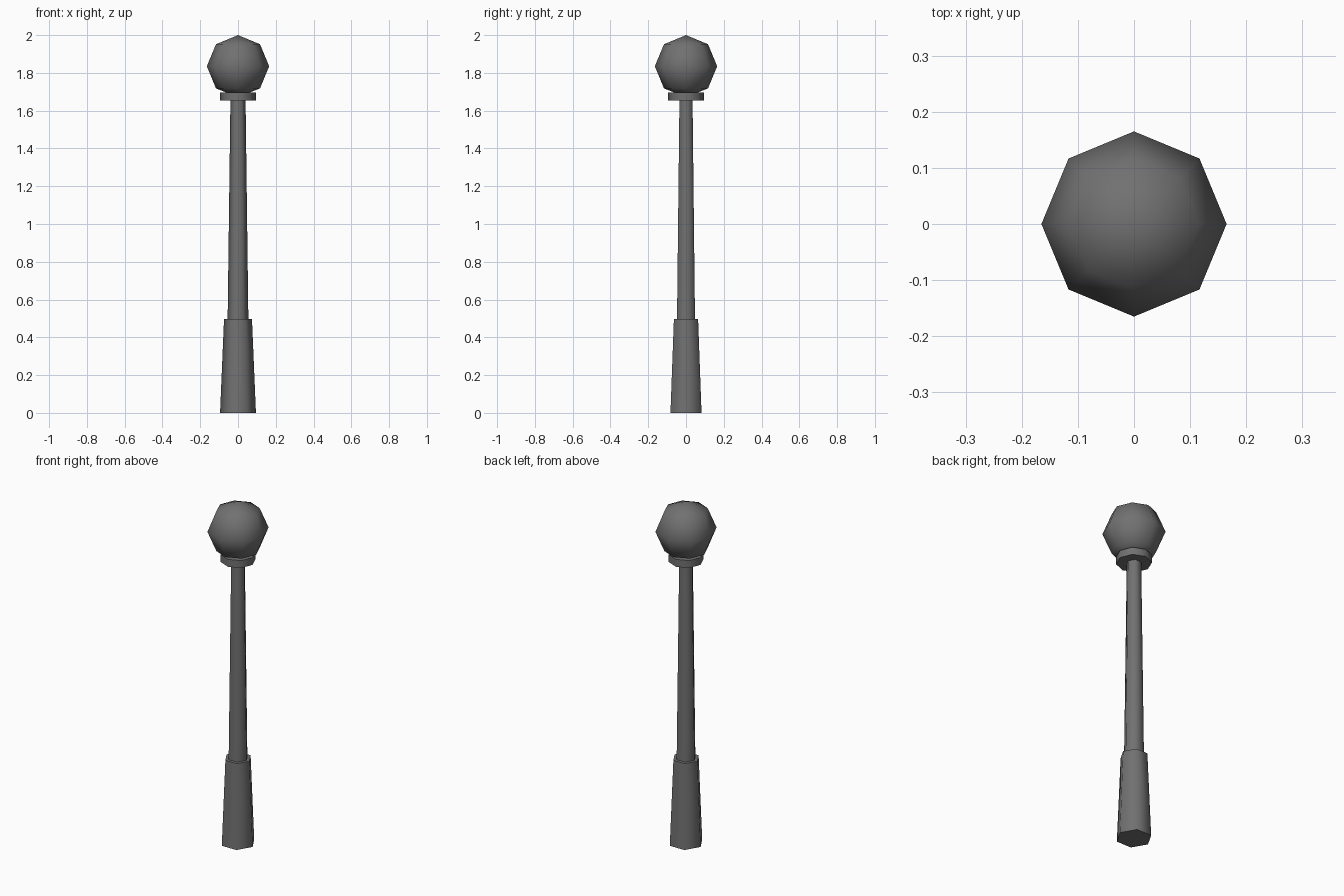
import bpy
from math import pi, radians

if "Cube" in bpy.data.objects:
    bpy.data.objects.remove(bpy.data.objects["Cube"])

# Dark grey metal shared by all parts
metal = bpy.data.materials.new("dark_grey")
metal.diffuse_color = (0.165, 0.165, 0.165, 1)
metal.use_nodes = True
metal.node_tree.nodes["Principled BSDF"].inputs["Base Color"].default_value = metal.diffuse_color


def finish(name):
    """Name the active part, colour it and smooth its sides."""
    obj = bpy.context.object
    obj.name = name
    obj.data.materials.append(metal)
    bpy.ops.object.shade_smooth_by_angle(angle=radians(65))
    return obj


def tapered(name, sides, r_bottom, r_top, z0, z1, turn=0.0):
    """Upright capped prism from z0 to z1."""
    bpy.ops.mesh.primitive_cone_add(
        vertices=sides, radius1=r_bottom, radius2=r_top, depth=z1 - z0,
        location=(0, 0, (z0 + z1) / 2), rotation=(0, 0, turn))
    return finish(name)


# Hexagonal base and pole, corners on the x axis
tapered("base", 6, 0.095, 0.074, 0.0, 0.497, pi / 2)
tapered("pole", 6, 0.055, 0.04, 0.49, 1.66, pi / 2)

# Octagonal collar under the globe
tapered("collar", 8, 0.094, 0.094, 1.653, 1.696)

# Low-poly lamp globe
bpy.ops.mesh.primitive_uv_sphere_add(
    segments=8, ring_count=4, radius=0.165, location=(0, 0, 1.835))
finish("lamp_globe")
